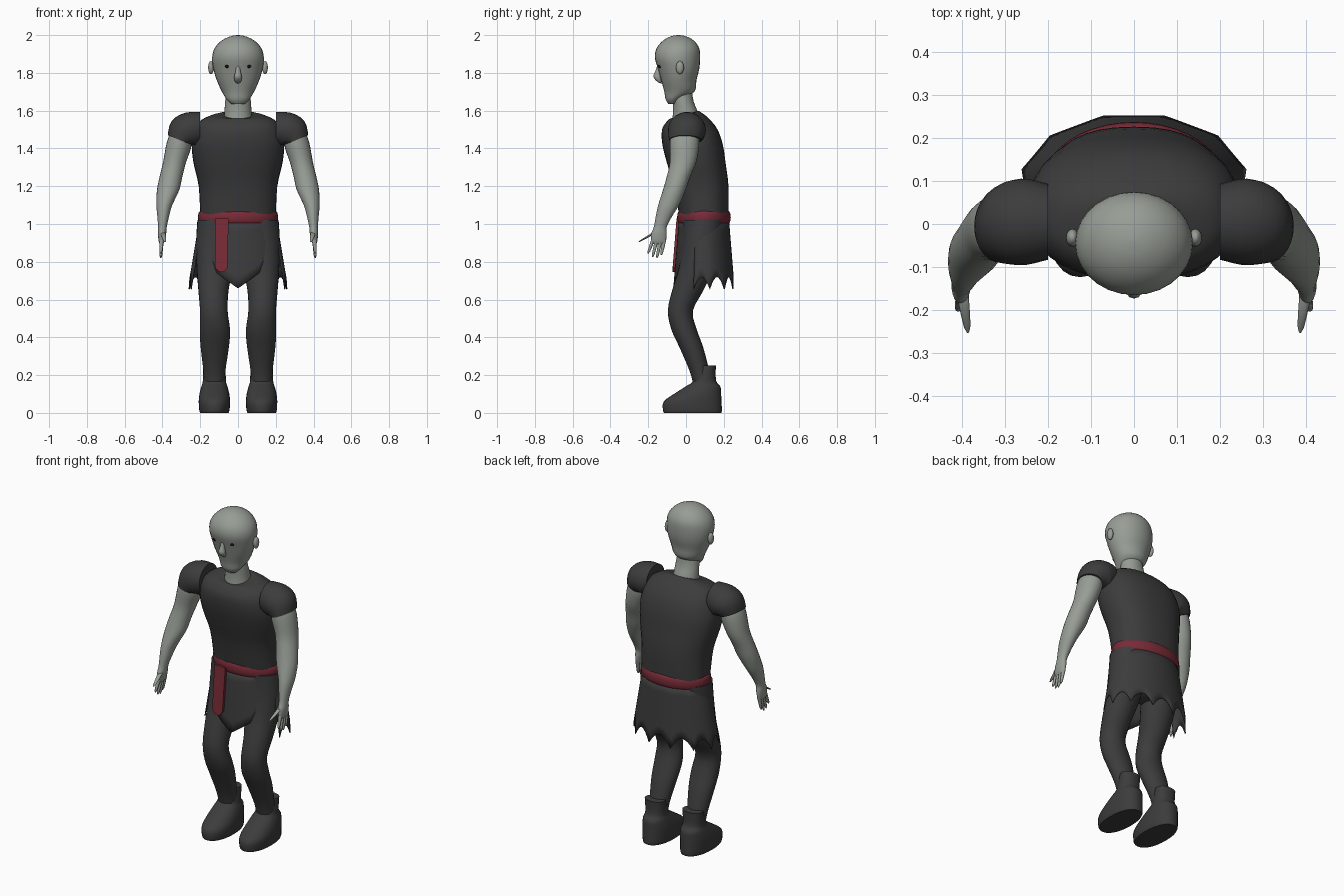
import bpy, bmesh, math
from mathutils import Vector, Euler

if "Cube" in bpy.data.objects:
    bpy.data.objects.remove(bpy.data.objects["Cube"])

def material(name, rgb):
    m = bpy.data.materials.new(name)
    m.diffuse_color = (*rgb, 1)
    m.use_nodes = True
    m.node_tree.nodes["Principled BSDF"].inputs["Base Color"].default_value = m.diffuse_color
    return m

SKIN = material("grey skin", (0.31, 0.335, 0.30))
CLOTH = material("charcoal cloth", (0.045, 0.045, 0.046))
RED = material("dark red sash", (0.19, 0.024, 0.038))
BLACK = material("eye black", (0.006, 0.006, 0.006))

def finish(bm, name, mat, angle=50):
    bmesh.ops.recalc_face_normals(bm, faces=bm.faces)
    me = bpy.data.meshes.new(name)
    bm.to_mesh(me)
    bm.free()
    me.materials.append(mat)
    ob = bpy.data.objects.new(name, me)
    bpy.context.collection.objects.link(ob)
    bpy.ops.object.select_all(action='DESELECT')
    ob.select_set(True)
    bpy.context.view_layer.objects.active = ob
    bpy.ops.object.shade_smooth_by_angle(angle=math.radians(angle))
    return ob

def spline(rings, steps):
    """Smooth in-between rings (Catmull-Rom)."""
    rows = [tuple(r) + (0,) * (7 - len(r)) for r in rings]
    out = []
    for i in range(len(rows) - 1):
        a, b, c, d = (rows[max(0, min(len(rows) - 1, i + k))] for k in (-1, 0, 1, 2))
        for s in range(steps):
            t = s / steps
            out.append([0.5 * (2 * q + (r - p) * t + (2 * p - 5 * q + 4 * r - w) * t * t
                               + (3 * q - p - 3 * r + w) * t ** 3)
                        for p, q, r, w in zip(a, b, c, d)])
    return out + [rows[-1]]

def loft(name, rings, mat, segs=28, power=1.0, steps=3, side=1):
    """Skin ellipses (x, y, z, rx, ry, tilt_y, tilt_x); power < 1 squares them."""
    bm = bmesh.new()
    loops = []
    for x, y, z, rx, ry, ty, tx in spline(rings, steps):
        rot = Euler((math.radians(tx), math.radians(-ty), 0)).to_matrix()
        loop = []
        for k in range(segs):
            a = 2 * math.pi * k / segs
            c, s = math.cos(a), math.sin(a)
            p = Vector((rx * math.copysign(abs(c) ** power, c),
                        ry * math.copysign(abs(s) ** power, s), 0))
            p = rot @ p + Vector((x, y, z))
            loop.append(bm.verts.new((p.x * side, p.y, p.z)))
        loops.append(loop)
    for a, b in zip(loops, loops[1:]):
        for k in range(segs):
            n = (k + 1) % segs
            bm.faces.new((a[k], a[n], b[n], b[k]))
    bm.faces.new(loops[0])
    bm.faces.new(loops[-1])
    return finish(bm, name, mat)

def ball(name, loc, size, mat):
    bm = bmesh.new()
    bmesh.ops.create_uvsphere(bm, u_segments=16, v_segments=10, radius=1)
    for v in bm.verts:
        v.co = Vector([c * s + l for c, s, l in zip(v.co, size, loc)])
    return finish(bm, name, mat)

def rod(name, p, q, r0, r1, mat, side):
    """Tapered finger with a rounded tip."""
    p, q = Vector(p), Vector(q)
    rings = [(*p.lerp(q, t), r, r) for t, r in
             ((0, r0), (0.5, (r0 + r1) / 2), (0.85, r1), (1, r1 * 0.4))]
    return loft(name, rings, mat, segs=10, steps=1, side=side)

def skirt(name, a0, a1, hem, cols):
    """Flared cloth panel around the hips; hem(t) gives the lower edge height."""
    bm = bmesh.new()
    grid = []
    for i in range(cols + 1):
        t = i / cols
        a = math.radians(a0 + (a1 - a0) * t)
        col = []
        for j in range(7):
            z = 1.02 + (hem(t) - 1.02) * j / 6
            f = (1.02 - z) / 0.32
            col.append(bm.verts.new(((0.205 + 0.054 * f) * math.cos(a),
                                     0.095 + (0.133 + 0.026 * f) * math.sin(a), z)))
        grid.append(col)
    for a, b in zip(grid, grid[1:]):
        for j in range(6):
            bm.faces.new((a[j], b[j], b[j + 1], a[j + 1]))
    ob = finish(bm, name, CLOTH)
    mod = ob.modifiers.new("thickness", 'SOLIDIFY')
    mod.thickness = 0.006
    return ob

# Head, nose, neck
loft("head", [(0, -.068, 1.635, .035, .025), (0, -.066, 1.66, .06, .042),
              (0, -.035, 1.70, .085, .08), (0, -.038, 1.76, .112, .093),
              (0, -.039, 1.82, .130, .109), (0, -.045, 1.88, .137, .12),
              (0, -.043, 1.93, .124, .113), (0, -.04, 1.97, .088, .083),
              (0, -.04, 1.993, .042, .042), (0, -.04, 2.0, .004, .004)], SKIN)
loft("nose", [(0, -.142, 1.85, .008, .006), (0, -.148, 1.81, .013, .014),
              (0, -.152, 1.78, .02, .021), (0, -.142, 1.755, .017, .012),
              (0, -.13, 1.745, .006, .005)], SKIN, segs=12)
loft("neck", [(0, -.003, 1.53, .078, .072), (0, -.003, 1.59, .072, .066),
              (0, -.015, 1.65, .068, .055), (0, -.025, 1.72, .06, .055)], SKIN)

# Tunic body with a round neckline
loft("tunic", [(0, .095, 1.04, .2, .13), (0, .08, 1.2, .208, .145),
               (0, .055, 1.32, .235, .155), (0, .035, 1.42, .245, .16),
               (0, .02, 1.5, .228, .147), (0, .01, 1.55, .195, .112, 0, 4),
               (0, -.003, 1.575, .13, .083, 0, 12),
               (0, -.004, 1.578, .082, .073, 0, 17)], CLOTH, segs=36, power=0.85)

# Hips under the skirt
loft("hips", [(0, .095, 1.05, .195, .12), (0, .09, .95, .205, .11),
              (0, .085, .85, .17, .09), (0, .08, .79, .08, .05)], CLOTH)

# Sash around the waist with a hanging pointed end
loft("sash", [(0, .095, 1.0, .2, .13), (0, .095, 1.01, .208, .138),
              (0, .095, 1.035, .212, .142), (0, .095, 1.06, .208, .138),
              (0, .095, 1.07, .199, .13)], RED, segs=40, steps=2)
bm = bmesh.new()
outline = [(-.122, 1.03), (-.05, 1.03), (-.055, .77), (-.075, .745), (-.1, .745), (-.122, .77)]
front = bm.faces.new([bm.verts.new((x, -.05 - (1.03 - z) * .08, z)) for x, z in outline])
back = bmesh.ops.extrude_face_region(bm, geom=[front])["geom"]
for v in back:
    if isinstance(v, bmesh.types.BMVert):
        v.co.y += .016
finish(bm, "sash_end", RED, 30)

# Torn skirt: long back panel and pointed front flap
def torn_hem(t):
    w = abs((t * 7) % 1 - 0.5) * 2
    return 0.72 - 0.065 * w ** 2

def flap_hem(t):
    u = abs(t - 0.5) * 2
    return 0.66 + 0.17 * u if u < 0.4 else 0.728 + 0.26 * ((u - 0.4) / 0.6) ** 1.5

skirt("skirt_back", -20, 200, torn_hem, 56)
skirt("skirt_front", 215, 325, flap_hem, 30)

for side, tag in ((1, "left"), (-1, "right")):
    # Face details
    ball(tag + "_ear", (side * .143, -.032, 1.828), (.015, .021, .035), SKIN)
    ball(tag + "_eye", (side * .058, -.137, 1.835), (.011, .011, .009), BLACK)

    # Puffed sleeve with a flat inner end
    loft(tag + "_sleeve", [(.2, .005, 1.505, .088, .088, 90), (.25, .005, 1.5, .093, .1, 75),
                           (.285, .003, 1.48, .093, .097, 45),
                           (.31, -.005, 1.445, .066, .085, 22)], CLOTH, side=side)

    # Bare arm down to the palm
    loft(tag + "_arm", [(.30, -.008, 1.47, .058, .075, 18), (.312, -.008, 1.42, .066, .078, 15),
                        (.335, -.015, 1.33, .061, .07), (.355, -.04, 1.25, .06, .062),
                        (.37, -.062, 1.18, .059, .06), (.39, -.092, 1.1, .042, .055),
                        (.396, -.117, 1.04, .031, .043), (.4, -.136, .985, .023, .034),
                        (.402, -.143, .95, .022, .041), (.404, -.146, .91, .016, .04),
                        (.405, -.147, .895, .009, .032)], SKIN, segs=24, side=side)

    # Fingers and thumb
    for i in range(4):
        y = -.175 + i * .02
        tip = (.409, y - .025 + i * .003, (.845, .825, .82, .835)[i])
        rod(f"{tag}_finger_{i + 1}", (.404, y, .915), tip, .011, .0075, SKIN, side)
    rod(tag + "_thumb", (.398, -.165, .955), (.386, -.25, .905), .014, .008, SKIN, side)

    # Trouser leg with a bent knee
    loft(tag + "_leg", [(.115, .09, 1.02, .1, .105), (.117, .08, .9, .105, .098),
                        (.123, .05, .76, .095, .09), (.13, .01, .65, .08, .083),
                        (.128, -.03, .54, .073, .066), (.122, -.01, .44, .08, .067),
                        (.123, .027, .35, .075, .063), (.125, .072, .22, .058, .052),
                        (.125, .09, .14, .055, .05)], CLOTH, side=side)

    # Boot with flat sole and short shaft
    loft(tag + "_boot", [(.125, .035, 0, .075, .152), (.125, .034, .015, .08, .156),
                         (.125, .035, .06, .083, .153), (.125, .061, .1, .079, .125),
                         (.125, .09, .14, .069, .092), (.125, .099, .17, .061, .06),
                         (.125, .116, .25, .06, .042)], CLOTH, power=0.9, side=side)
